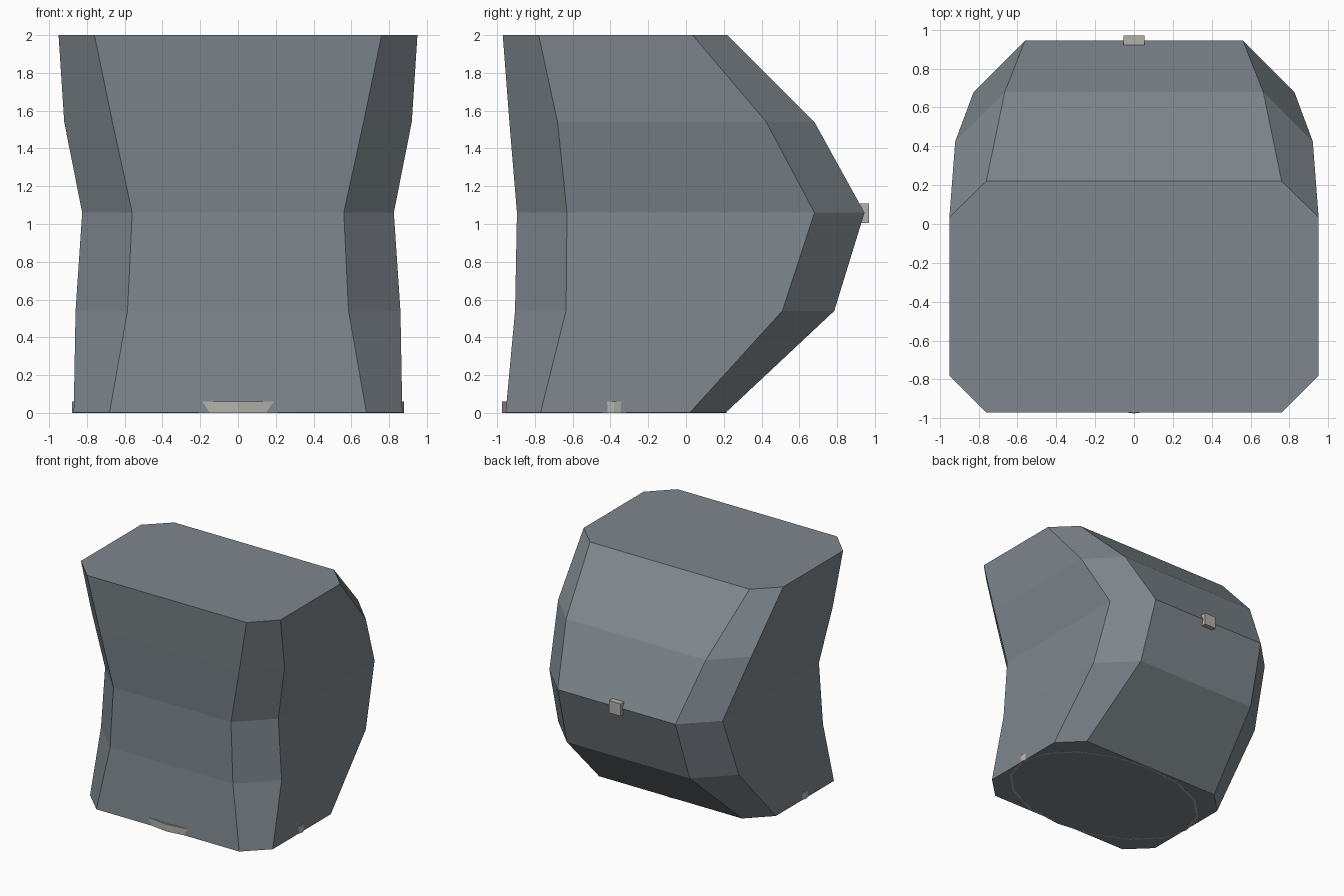
import bpy, bmesh, math

if "Cube" in bpy.data.objects:
    bpy.data.objects.remove(bpy.data.objects["Cube"])


def material(name, rgb):
    m = bpy.data.materials.new(name)
    m.diffuse_color = (*rgb, 1)
    m.use_nodes = True
    m.node_tree.nodes["Principled BSDF"].inputs["Base Color"].default_value = m.diffuse_color
    return m


def make_object(name, bm, mat):
    bmesh.ops.recalc_face_normals(bm, faces=bm.faces)
    me = bpy.data.meshes.new(name)
    bm.to_mesh(me)
    bm.free()
    me.materials.append(mat)
    ob = bpy.data.objects.new(name, me)
    bpy.context.collection.objects.link(ob)
    return ob


def bridge(bm, a, b):
    n = len(a)
    for i in range(n):
        bm.faces.new((a[i], a[(i + 1) % n], b[(i + 1) % n], b[i]))


slate = material("slate grey", (0.21, 0.24, 0.265))
metal = material("pale metal", (0.45, 0.44, 0.40))

# Torso: stacked chamfered rectangles
# z, side x, chamfer x, front y, front chamfer y, back chamfer y, back y
sections = [
    (0.001, 0.87, 0.68, -0.955, -0.77, 0.02, 0.21),
    (0.54, 0.86, 0.585, -0.905, -0.635, 0.51, 0.785),
    (1.06, 0.825, 0.56, -0.895, -0.63, 0.68, 0.945),
    (1.54, 0.92, 0.665, -0.935, -0.68, 0.425, 0.68),
    (2.00, 0.95, 0.76, -0.97, -0.78, 0.035, 0.22),
]
bm = bmesh.new()
rings = []
for z, sx, cx, fy, fcy, bcy, by in sections:
    half = [(cx, fy), (sx, fcy), (sx, bcy), (cx, by)]
    outline = half + [(-x, y) for x, y in reversed(half)]
    rings.append([bm.verts.new((x, y, z)) for x, y in outline])
for a, b in zip(rings, rings[1:]):
    bridge(bm, a, b)
bm.faces.new(rings[0])
bm.faces.new(rings[-1])
make_object("torso", bm, slate)

# Thin oval band around the base, poking through at front and sides
bm = bmesh.new()
SEG = 16
loops = []
for inset, z in ((0, 0), (0, 0.06), (0.015, 0.06), (0.015, 0)):
    loops.append([bm.verts.new(((0.88 - inset) * math.cos(t),
                                -0.38 + (0.595 - inset) * math.sin(t), z))
                  for t in (2 * math.pi * i / SEG for i in range(SEG))])
for i in range(4):
    bridge(bm, loops[i], loops[(i + 1) % 4])
make_object("base_band", bm, metal)

# Small clasp on the back ridge
bm = bmesh.new()
bmesh.ops.create_cube(bm, size=1)
bmesh.ops.scale(bm, vec=(0.11, 0.05, 0.105), verts=bm.verts)
bmesh.ops.translate(bm, vec=(0, 0.945, 1.057), verts=bm.verts)
make_object("back_clasp", bm, metal)
